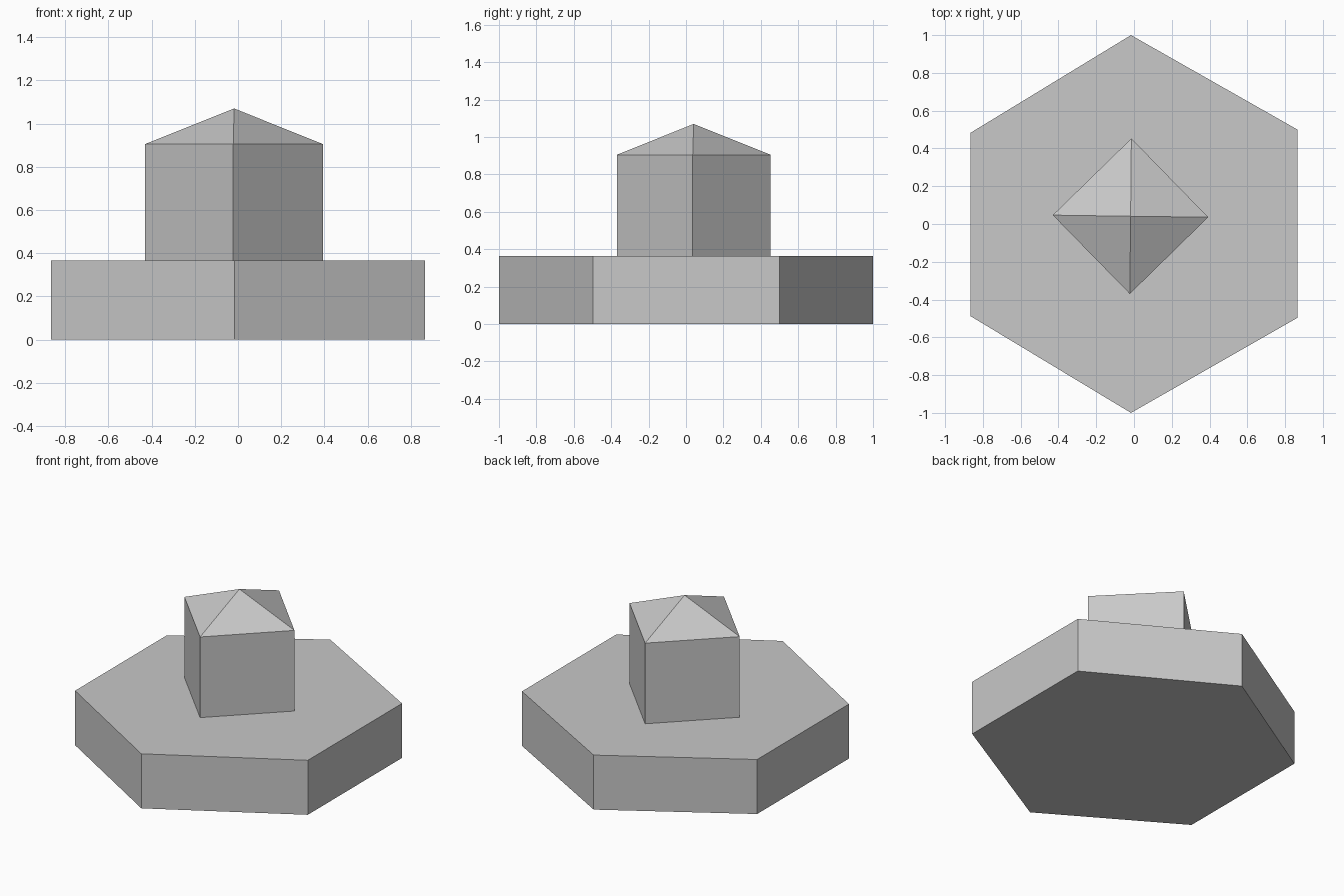
import bpy
import bmesh

cube = bpy.data.objects.get("Cube")
if cube:
    bpy.data.objects.remove(cube, do_unlink=True)

# Single plain grey
GREY = (0.58, 0.58, 0.58, 1)
grey = bpy.data.materials.new("plain grey")
grey.use_nodes = True
grey.diffuse_color = GREY
grey.node_tree.nodes["Principled BSDF"].inputs["Base Color"].default_value = GREY


def column(name, outline, z0, z1, apex=None):
    """Upright prism over an outline, closed by a flat top or a point."""
    bm = bmesh.new()
    low = [bm.verts.new((x, y, z0)) for x, y in outline]
    high = [bm.verts.new((x, y, z1)) for x, y in outline]
    tip = bm.verts.new(apex) if apex else None
    bm.faces.new(low[::-1])
    if not tip:
        bm.faces.new(high)
    for i in range(len(outline)):
        j = (i + 1) % len(outline)
        bm.faces.new((low[i], low[j], high[j], high[i]))
        if tip:
            bm.faces.new((high[i], high[j], tip))
    bmesh.ops.recalc_face_normals(bm, faces=bm.faces)
    mesh = bpy.data.meshes.new(name)
    bm.to_mesh(mesh)
    bm.free()
    mesh.materials.append(grey)
    obj = bpy.data.objects.new(name, mesh)
    bpy.context.collection.objects.link(obj)
    return obj


# Six-sided base slab
hexagon = [(-0.016, -1), (0.865, -0.497), (0.865, 0.5),
           (-0.016, 1), (-0.865, 0.483), (-0.865, -0.488)]
column("hexagonal_base", hexagon, 0, 0.365)

# Square tower set cornerwise, with a pyramid roof
square = [(-0.022, -0.37), (0.393, 0.036), (-0.014, 0.453), (-0.43, 0.047)]
column("tower_with_pyramid_roof", square, 0.365, 0.905, (-0.018, 0.041, 1.07))
